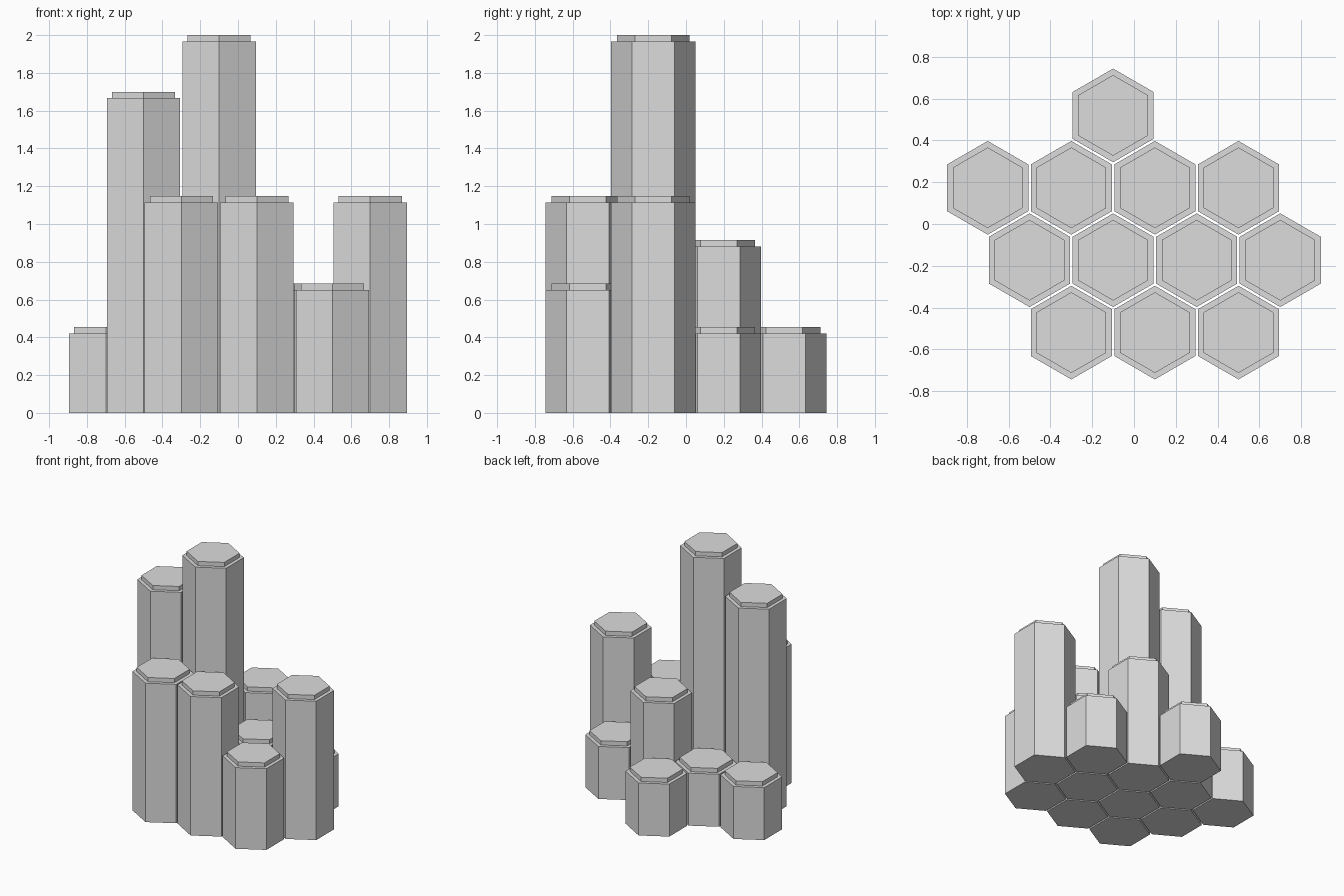
import bpy
import bmesh
import math

if "Cube" in bpy.data.objects:
    bpy.data.objects.remove(bpy.data.objects["Cube"])

STEP = 0.4                        # spacing between column centres
ROW = STEP * math.sqrt(3) / 2     # spacing between rows
R_BODY, R_CAP, CAP_H = 0.224, 0.193, 0.034

stone = bpy.data.materials.new("stone_grey")
stone.diffuse_color = (0.72, 0.72, 0.72, 1)
stone.use_nodes = True
stone.node_tree.nodes["Principled BSDF"].inputs["Base Color"].default_value = stone.diffuse_color


def hex_column(name, x, y, height):
    """Hexagonal pillar with a narrower raised cap, as one closed mesh."""
    bm = bmesh.new()
    rings = []
    for r, z in ((R_BODY, 0), (R_BODY, height - CAP_H),
                 (R_CAP, height - CAP_H), (R_CAP, height)):
        rings.append([bm.verts.new((r * math.sin(i * math.pi / 3),
                                    r * math.cos(i * math.pi / 3), z))
                      for i in range(6)])
    for low, high in zip(rings, rings[1:]):
        for i in range(6):
            j = (i + 1) % 6
            bm.faces.new((low[i], low[j], high[j], high[i]))
    bm.faces.new(rings[0])
    bm.faces.new(rings[-1])
    bmesh.ops.recalc_face_normals(bm, faces=bm.faces)
    mesh = bpy.data.meshes.new(name)
    bm.to_mesh(mesh)
    bm.free()
    mesh.materials.append(stone)
    obj = bpy.data.objects.new(name, mesh)
    obj.location = (x, y, 0)
    bpy.context.collection.objects.link(obj)


# rows from back to front: name, y, first x, column heights left to right
rows = [
    ("back", 1.5 * ROW, -0.1, (0.455,)),
    ("mid_back", 0.5 * ROW, -0.7, (0.455, 0.455, 0.915, 0.455)),
    ("mid_front", -0.5 * ROW, -0.5, (1.70, 2.0, 0.685, 1.148)),
    ("front", -1.5 * ROW, -0.3, (1.148, 1.148, 0.685)),
]
for row_name, y, x0, heights in rows:
    for n, h in enumerate(heights):
        hex_column(f"{row_name}_column_{n + 1}", x0 + n * STEP, y, h)
